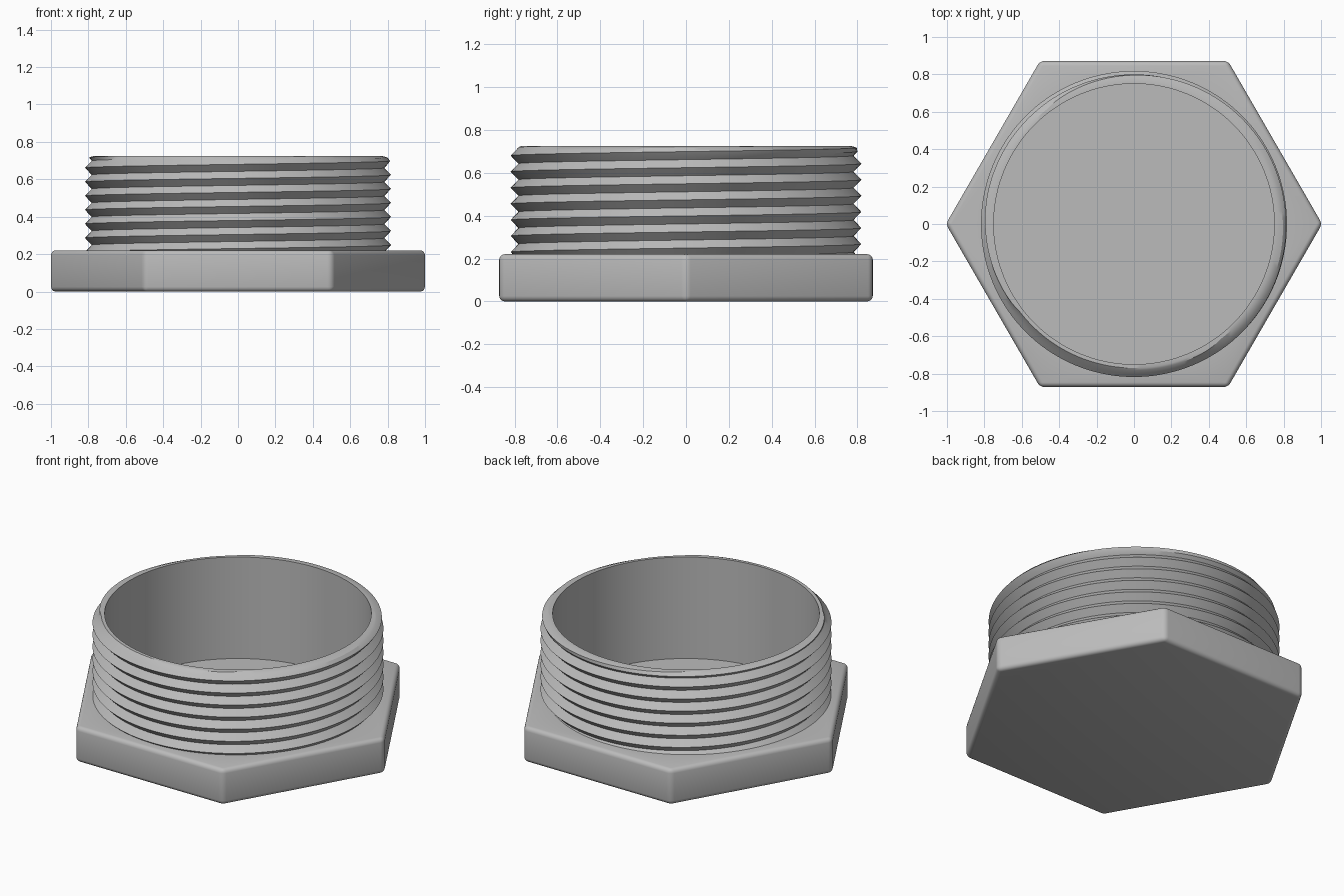
import bpy, bmesh
from math import sin, cos, pi, sqrt

cube = bpy.data.objects.get("Cube")
if cube:
    bpy.data.objects.remove(cube, do_unlink=True)

# Single grey material
grey = bpy.data.materials.new("plain_grey")
grey.use_nodes = True
colour = (0.5, 0.5, 0.5, 1)
grey.diffuse_color = colour
grey.node_tree.nodes["Principled BSDF"].inputs["Base Color"].default_value = colour

HEX_TOP, TOP, FLOOR = 0.22, 0.725, 0.095
BORE, ROOT, CREST = 0.75, 0.782, 0.818
PITCH, CREST_Z = 0.075, 0.68
SEGMENTS, STEPS = 144, 4


def make_object(name, bm):
    bmesh.ops.recalc_face_normals(bm, faces=bm.faces)
    mesh = bpy.data.meshes.new(name)
    bm.to_mesh(mesh)
    bm.free()
    mesh.materials.append(grey)
    obj = bpy.data.objects.new(name, mesh)
    bpy.context.collection.objects.link(obj)
    return obj


def prism(name, sides, radius, bottom, top):
    bm = bmesh.new()
    ring = [bm.verts.new((radius * cos(2 * pi * i / sides),
                          radius * sin(2 * pi * i / sides), bottom))
            for i in range(sides)]
    base = bm.faces.new(ring)
    side = bmesh.ops.extrude_face_region(bm, geom=[base])
    for v in side["geom"]:
        if isinstance(v, bmesh.types.BMVert):
            v.co.z = top
    return make_object(name, bm)


def activate(obj):
    bpy.ops.object.select_all(action='DESELECT')
    obj.select_set(True)
    bpy.context.view_layer.objects.active = obj


def smooth(obj, angle):
    activate(obj)
    bpy.ops.object.shade_smooth_by_angle(angle=angle)


def thread_radius(z, turn):
    # Triangular thread, rounded off towards the rim
    u = (z - CREST_Z) / PITCH - turn
    r = CREST - (CREST - ROOT) * 2 * abs(u - round(u))
    fillet = 0.05
    rise = max(0, z - (TOP - fillet))
    return min(r, BORE + 0.02 + sqrt(max(0, fillet ** 2 - rise ** 2)))


# Hexagonal head with rounded edges and a round pocket
head = prism("hex_head", 6, 1.006, 0, HEX_TOP)
bevel = head.modifiers.new("rounded_edges", 'BEVEL')
bevel.width = 0.025
bevel.segments = 4
cutter = prism("pocket_cutter", 96, BORE + 0.015, FLOOR - 0.005, HEX_TOP + 0.2)
cutter.hide_render = True
pocket = head.modifiers.new("pocket", 'BOOLEAN')
pocket.operation = 'DIFFERENCE'
pocket.solver = 'EXACT'
pocket.object = cutter
activate(head)
for name in ("rounded_edges", "pocket"):
    bpy.ops.object.modifier_apply(modifier=name)
bpy.data.objects.remove(cutter, do_unlink=True)
smooth(head, pi / 6)

# Threaded collar: helical rows outside, plain bore and floor inside
bm = bmesh.new()
columns = []
for i in range(SEGMENTS + 1):
    turn = i / SEGMENTS
    angle = 2 * pi * turn - pi / 2
    profile = []
    for j in range(-8 * STEPS, STEPS + 1):
        z = CREST_Z + PITCH * (j / STEPS + turn)
        z = min(TOP, max(HEX_TOP - 0.02, z))
        profile.append((thread_radius(z, turn), z))
    profile += [(BORE, TOP), (BORE, FLOOR), (0, FLOOR)]
    columns.append([bm.verts.new((r * cos(angle), r * sin(angle), z))
                    for r, z in profile])
for a, b in zip(columns, columns[1:]):
    for k in range(len(a) - 1):
        bm.faces.new((a[k], b[k], b[k + 1], a[k + 1]))
bmesh.ops.remove_doubles(bm, verts=bm.verts, dist=0.0002)
collar = make_object("threaded_collar", bm)
smooth(collar, pi / 6)
